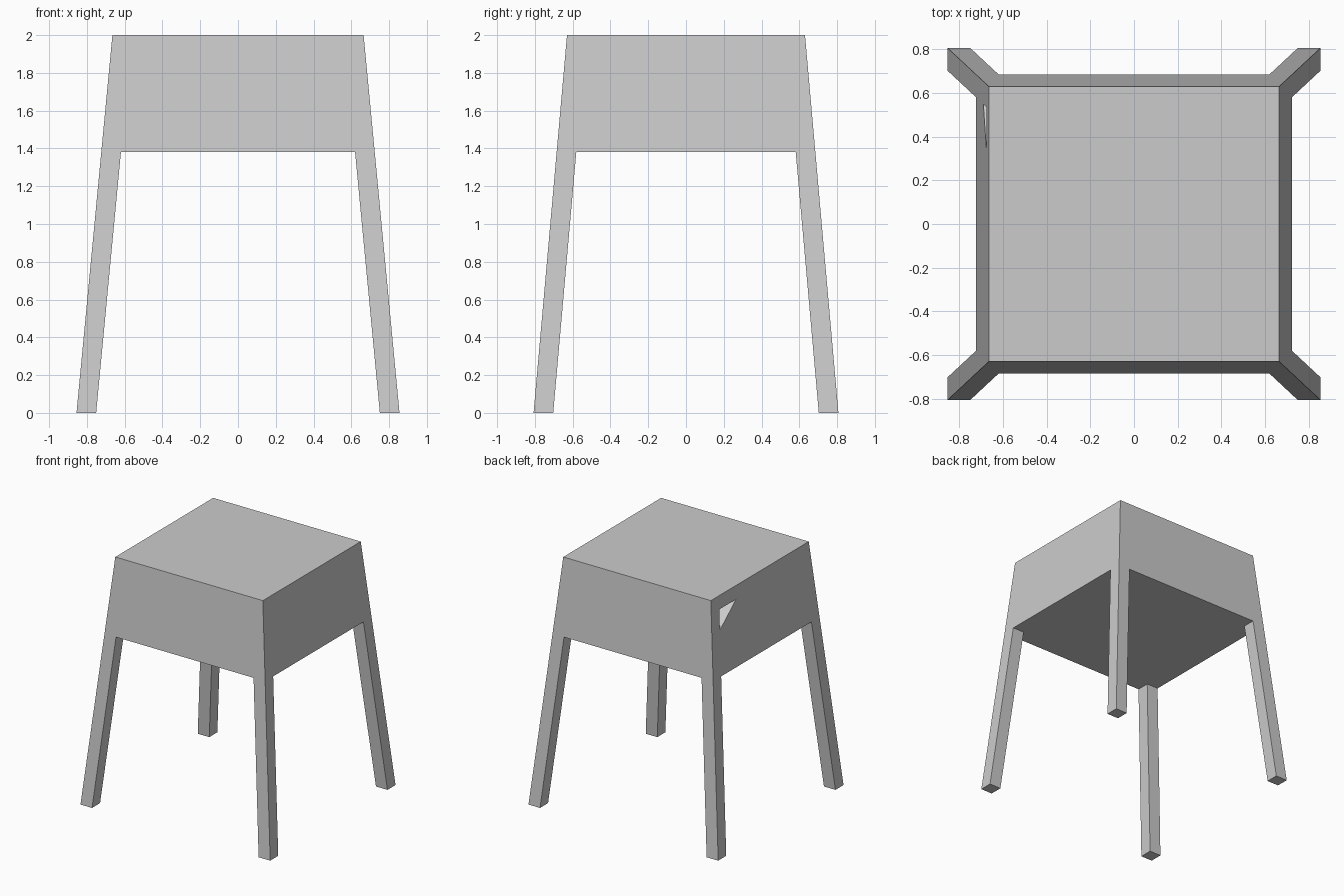
import bpy, bmesh

cube = bpy.data.objects.get("Cube")
if cube:
    bpy.data.objects.remove(cube, do_unlink=True)

GREY = (0.6, 0.6, 0.6, 1)
mat = bpy.data.materials.new("plain grey")
mat.use_nodes = True
mat.diffuse_color = GREY
mat.node_tree.nodes["Principled BSDF"].inputs["Base Color"].default_value = GREY

T = 0.104                       # thickness of legs and panels
APRON, SEAT, TOP = 1.38, 1.895, 2.0


def half(z):
    """Half width and half depth of the tapering outline at height z."""
    return 0.855 - 0.095 * z, 0.807 - 0.0885 * z


def block(name, z0, z1, extent, cut=None):
    """Tapered box; extent(hx, hy) gives x0, x1, y0, y1 at each end."""
    bm = bmesh.new()
    bmesh.ops.create_cube(bm, size=1)
    for v in bm.verts:
        z = z0 if v.co.z < 0 else z1
        xa, xb, ya, yb = extent(*half(z))
        v.co = (xa if v.co.x < 0 else xb, ya if v.co.y < 0 else yb, z)
    if cut:
        point, normal = cut
        bmesh.ops.bisect_plane(bm, geom=bm.verts[:] + bm.edges[:] + bm.faces[:],
                               plane_co=point, plane_no=normal, clear_outer=True)
        bmesh.ops.holes_fill(bm, edges=bm.edges[:])
    bmesh.ops.recalc_face_normals(bm, faces=bm.faces[:])
    mesh = bpy.data.meshes.new(name)
    bm.to_mesh(mesh)
    bm.free()
    mesh.materials.append(mat)
    bpy.context.collection.objects.link(bpy.data.objects.new(name, mesh))


def span(side, h):
    """Outer strip of thickness T on the given side."""
    return (h - T, h) if side > 0 else (-h, T - h)


# Splayed legs
for sx, x_name in ((1, "left"), (-1, "right")):
    for sy, y_name in ((-1, "front"), (1, "back")):
        block(f"{y_name}_{x_name}_leg", 0, APRON,
              lambda hx, hy: span(sx, hx) + span(sy, hy))

# Full-width front and back apron panels
for sy, y_name in ((-1, "front"), (1, "back")):
    block(f"{y_name}_panel", APRON, SEAT, lambda hx, hy: (-hx, hx) + span(sy, hy))

# Side apron panels; the right one has a clipped upper back corner
block("left_panel", APRON, SEAT, lambda hx, hy: span(1, hx) + (T - hy, hy - T))
block("right_panel", APRON, SEAT, lambda hx, hy: span(-1, hx) + (T - hy, hy - T),
      cut=((0, 0.32, SEAT), (0, 0.16, 0.23)))

# Closed core and seat slab
block("apron_core", APRON, SEAT, lambda hx, hy: (T - hx, hx - T, T - hy, hy - T))
block("seat", SEAT, TOP, lambda hx, hy: (-hx, hx, -hy, hy))
